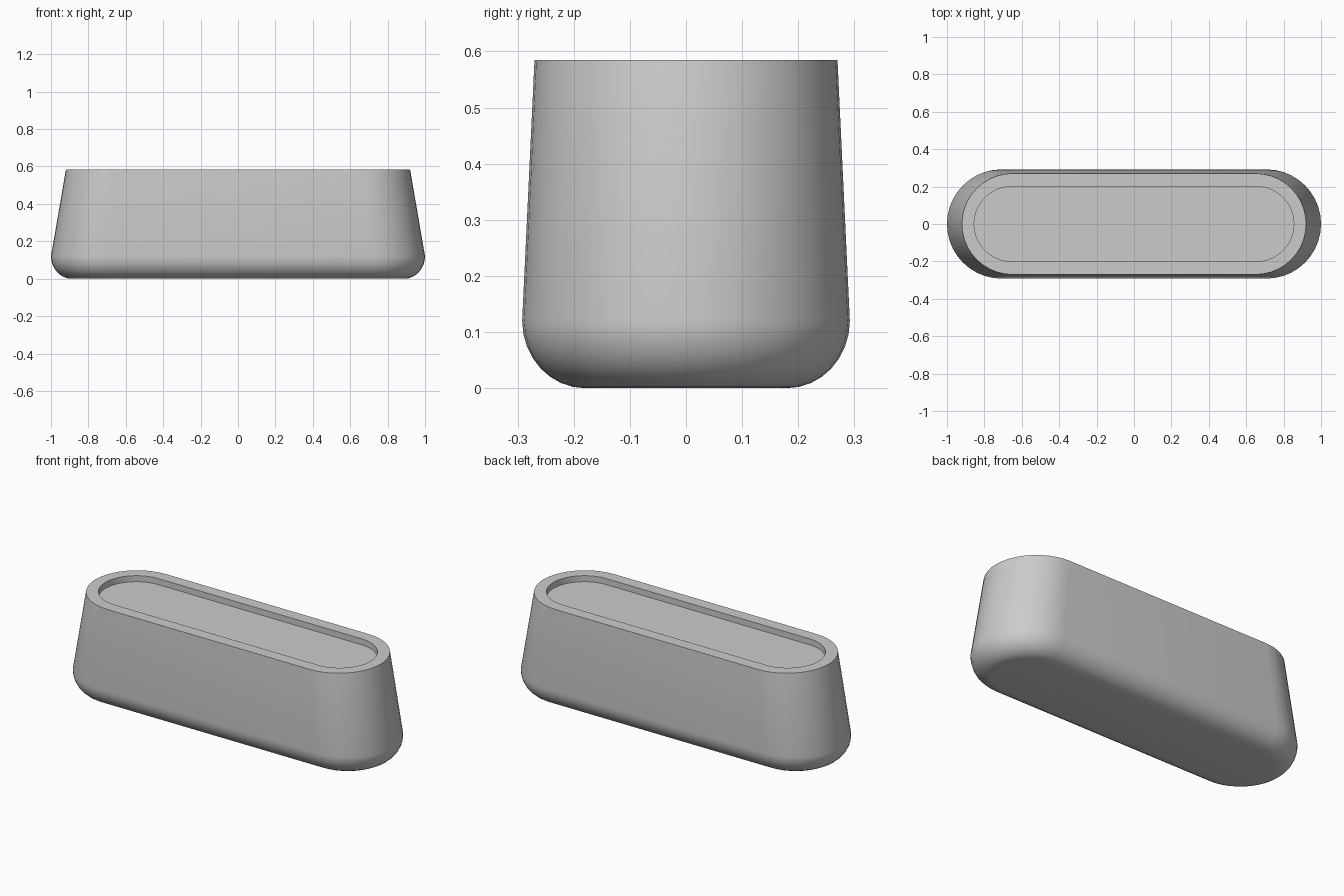
import bpy, bmesh, math

cube = bpy.data.objects.get("Cube")
if cube:
    bpy.data.objects.remove(cube, do_unlink=True)

grey = bpy.data.materials.new("plain grey")
grey.use_nodes = True
colour = (0.6, 0.6, 0.6, 1)
grey.diffuse_color = colour
grey.node_tree.nodes["Principled BSDF"].inputs["Base Color"].default_value = colour

ARC = 20  # segments per rounded end


def stadium(bm, half_x, half_y, z):
    """Ring of vertices: two straight sides joined by round ends."""
    straight = half_x - half_y
    ring = []
    for side in (1, -1):
        for i in range(ARC + 1):
            a = math.pi * (i / ARC - 0.5)
            ring.append(bm.verts.new((side * (straight + half_y * math.cos(a)),
                                      side * half_y * math.sin(a), z)))
    return ring


def loft(bm, sections):
    rings = [stadium(bm, *s) for s in sections]
    for low, high in zip(rings, rings[1:]):
        for i in range(len(low)):
            j = (i + 1) % len(low)
            bm.faces.new((low[i], low[j], high[j], high[i]))
    bm.faces.new(rings[0][::-1])
    bm.faces.new(rings[-1])


# Rounded foot, tapering wall, flat rim, then the shallow recess
sections = []
for i in range(9):
    a = math.pi / 2 * i / 8
    inset = 0.112 * (1 - math.sin(a))
    sections.append((1.0 - inset, 0.292 - inset, 0.12 * (1 - math.cos(a))))
sections += [(0.92, 0.27, 0.585), (0.855, 0.2, 0.585), (0.855, 0.2, 0.55)]

bm = bmesh.new()
loft(bm, sections)
bmesh.ops.recalc_face_normals(bm, faces=bm.faces)
mesh = bpy.data.meshes.new("planter_body")
bm.to_mesh(mesh)
bm.free()
mesh.materials.append(grey)
body = bpy.data.objects.new("planter_body", mesh)
bpy.context.collection.objects.link(body)

bpy.ops.object.select_all(action="DESELECT")
body.select_set(True)
bpy.context.view_layer.objects.active = body
bpy.ops.object.shade_smooth_by_angle(angle=math.radians(35))
